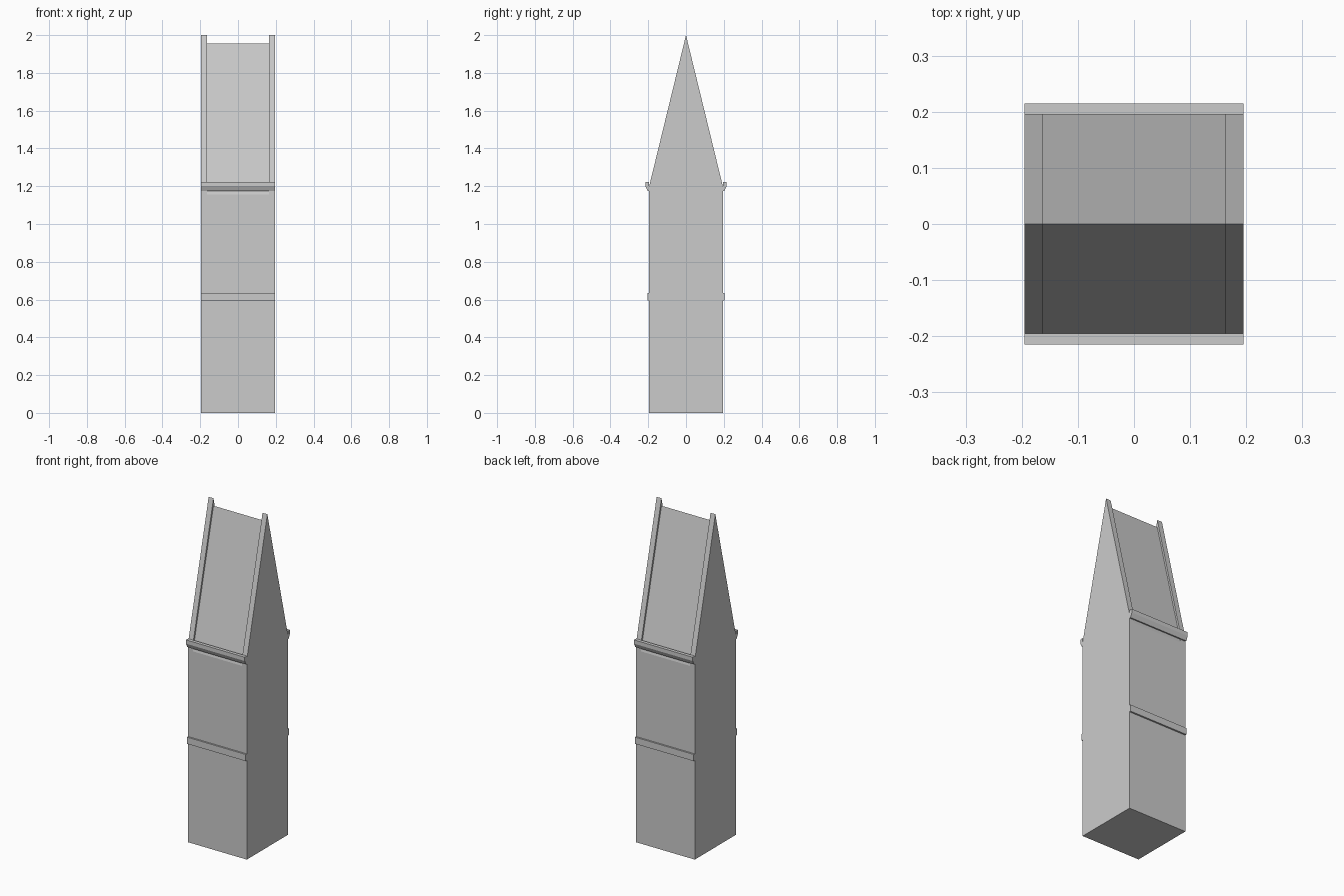
import bpy

if "Cube" in bpy.data.objects:
    bpy.data.objects.remove(bpy.data.objects["Cube"], do_unlink=True)

stone = bpy.data.materials.new("light_grey")
stone.use_nodes = True
GREY = (0.6, 0.6, 0.6, 1)
stone.diffuse_color = GREY
stone.node_tree.nodes["Principled BSDF"].inputs["Base Color"].default_value = GREY

HALF = 0.195      # half width and half depth of the tower
WALL = 0.032      # gable parapet thickness
EAVES = 1.2
RIDGE = 2.0
DROP = 0.045      # roof recess below the parapets


def extrude_x(name, profile, x0, x1):
    """Extrude a (y, z) outline along x into a closed solid."""
    n = len(profile)
    verts = [(x, y, z) for x in (x0, x1) for y, z in profile]
    faces = [tuple(reversed(range(n))), tuple(range(n, 2 * n))]
    faces += [(i, (i + 1) % n, n + (i + 1) % n, n + i) for i in range(n)]
    mesh = bpy.data.meshes.new(name)
    mesh.from_pydata(verts, [], faces)
    mesh.materials.append(stone)
    obj = bpy.data.objects.new(name, mesh)
    bpy.context.collection.objects.link(obj)
    return obj


def gabled(drop):
    """House-shaped outline, counter-clockwise."""
    return [(-HALF, 0), (HALF, 0), (HALF, EAVES - drop),
            (0, RIDGE - drop), (-HALF, EAVES - drop)]


# Tower body with its recessed roof
inner = HALF - WALL
extrude_x("tower_body_and_roof", gabled(DROP), -inner, inner)

# Gable walls rising above the roof as parapets
extrude_x("right_gable_wall", gabled(0), -HALF, -inner)
extrude_x("left_gable_wall", gabled(0), inner, HALF)

# Mouldings on the front and back
belt = [(0.195, 0.595), (0.205, 0.595), (0.205, 0.635), (0.195, 0.635)]
cornice = [(0.195, 1.175), (0.203, 1.175), (0.215, 1.2), (0.215, 1.223), (0.195, 1.223)]
for side, sign in (("front", -1), ("back", 1)):
    for part, outline in (("belt_course", belt), ("cornice", cornice)):
        pts = [(sign * y, z) for y, z in outline]
        if sign < 0:
            pts.reverse()
        extrude_x(f"{side}_{part}", pts, -HALF, HALF)
